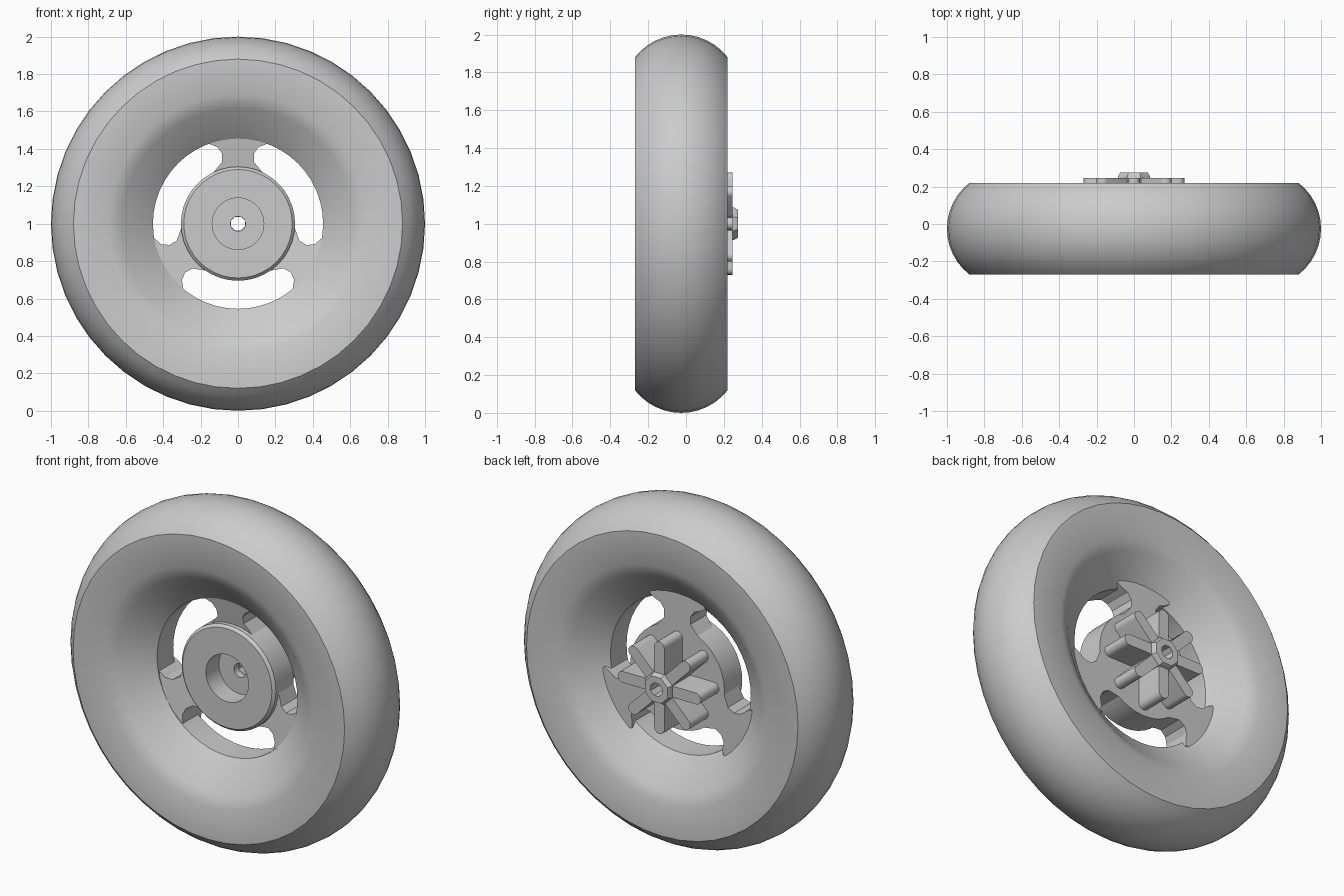
import bpy, bmesh, math

cube = bpy.data.objects.get("Cube")
if cube:
    bpy.data.objects.remove(cube, do_unlink=True)

grey = bpy.data.materials.new("plain_grey")
grey.use_nodes = True
colour = (0.6, 0.6, 0.6, 1)
grey.diffuse_color = colour
grey.node_tree.nodes["Principled BSDF"].inputs["Base Color"].default_value = colour

AXLE = 1.0  # height of the wheel axis


def finish(bm, name, smooth=30):
    bmesh.ops.recalc_face_normals(bm, faces=bm.faces)
    mesh = bpy.data.meshes.new(name)
    bm.to_mesh(mesh)
    bm.free()
    mesh.materials.append(grey)
    obj = bpy.data.objects.new(name, mesh)
    obj.location.z = AXLE
    bpy.context.collection.objects.link(obj)
    bpy.ops.object.select_all(action='DESELECT')
    obj.select_set(True)
    bpy.context.view_layer.objects.active = obj
    bpy.ops.object.shade_smooth_by_angle(angle=math.radians(smooth))
    return obj


def lathe(name, profile, sides, turn=0.0, smooth=30):
    """Turn a closed (radius, y) profile around the y axis."""
    bm = bmesh.new()
    rings = []
    for i in range(sides):
        a = turn + 2 * math.pi * i / sides
        rings.append([bm.verts.new((r * math.cos(a), y, r * math.sin(a)))
                      for r, y in profile])
    n = len(profile)
    for i in range(sides):
        p, q = rings[i], rings[(i + 1) % sides]
        for j in range(n):
            k = (j + 1) % n
            bm.faces.new((p[j], q[j], q[k], p[k]))
    return finish(bm, name, smooth)


def prism(name, outline, angle, front, back):
    """Extrude a (across, radius) outline along y, pointing outwards at angle."""
    bm = bmesh.new()
    c, s = math.cos(angle), math.sin(angle)
    loops = [[bm.verts.new((r * c - w * s, depth(r), r * s + w * c))
              for w, r in outline] for depth in (front, back)]
    n = len(outline)
    for loop in loops:
        bm.faces.new(loop)
    for j in range(n):
        k = (j + 1) % n
        bm.faces.new((loops[0][j], loops[0][k], loops[1][k], loops[1][j]))
    return finish(bm, name)


# Tyre and rim: rounded tread, flat side walls, conical dish and inner ring
mid, half, edge = -0.025, 0.245, 0.88
drop = 1 - edge
arc = (half ** 2 + drop ** 2) / (2 * drop)
spread = math.asin(half / arc)
tread = []
for i in range(13):
    t = -spread + 2 * spread * i / 12
    tread.append((1 - arc + arc * math.cos(t), mid + arc * math.sin(t)))
dish = [(0.69, 0.22), (0.62, 0.185), (0.455, 0.05),
        (0.455, -0.10), (0.62, -0.235), (0.69, -0.27)]
lathe("tyre_and_rim", tread + dish, 48)

# Hub drum with a round front recess and an axle hole
lathe("hub_drum", [(0.04, 0.02), (0.138, 0.02), (0.138, -0.10), (0.29, -0.10),
                   (0.305, -0.085), (0.305, 0.08), (0.04, 0.08)], 40)

# Axle boss on the back
lathe("axle_boss", [(0.04, 0.06), (0.092, 0.06), (0.092, 0.255),
                    (0.08, 0.275), (0.04, 0.275)], 8, math.pi / 8)

# Three flared spokes joining hub and rim
side = [(0.16, 0.24), (0.11, 0.30), (0.085, 0.33), (0.085, 0.375),
        (0.11, 0.41), (0.15, 0.425), (0.18, 0.445), (0.17, 0.475)]
spoke = side + [(0, 0.50)] + [(-w, r) for w, r in reversed(side)]
for i in range(3):
    prism("spoke_%d" % (i + 1), spoke, math.radians(90 + 120 * i),
          lambda r: -0.06 - 0.25 * max(0, r - 0.3), lambda r: 0.08)

# Eight round-ended drive ribs around the boss
hw, tip = 0.033, 0.27
rib = [(-hw, 0.07)]
for i in range(9):
    t = math.pi * (1 - i / 8)
    rib.append((hw * math.cos(t), tip - hw + hw * math.sin(t)))
rib.append((hw, 0.07))
for i in range(8):
    prism("drive_rib_%d" % (i + 1), rib, math.radians(45 * i),
          lambda r: 0.06, lambda r: 0.247)
